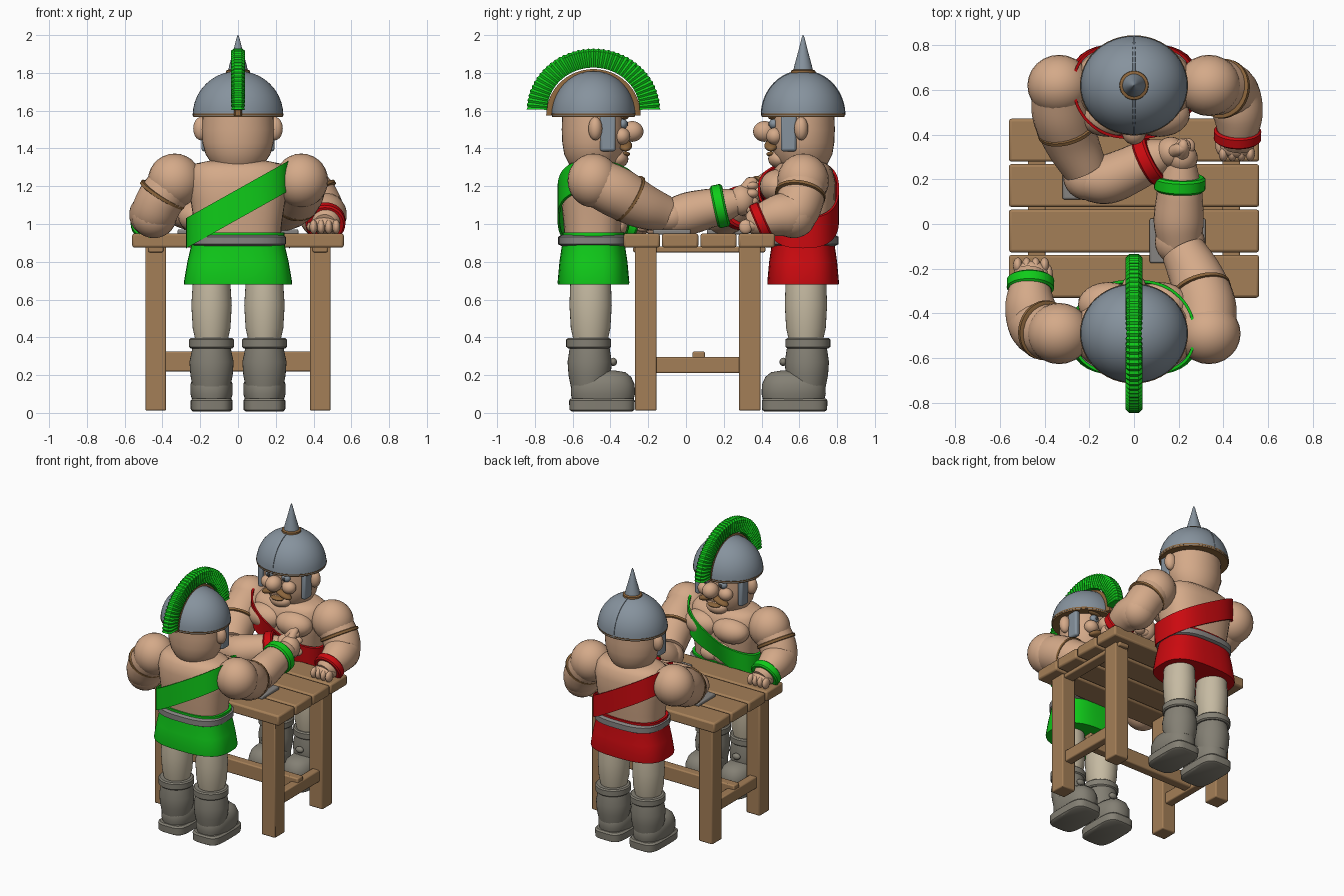
import bpy, bmesh, math
from mathutils import Vector, Matrix, Quaternion

if "Cube" in bpy.data.objects:
    bpy.data.objects.remove(bpy.data.objects["Cube"])

COLOURS = {
    "skin": (0.66, 0.40, 0.25), "wood": (0.37, 0.21, 0.095), "green": (0.005, 0.60, 0.01),
    "red": (0.60, 0.003, 0.005), "steel": (0.24, 0.29, 0.34), "belt_grey": (0.24, 0.23, 0.22),
    "boot_grey": (0.23, 0.215, 0.175), "cream": (0.56, 0.49, 0.36), "brown": (0.26, 0.13, 0.045),
    "dark": (0.05, 0.05, 0.05)}
MATS = {}
for key, c in COLOURS.items():
    MATS[key] = bpy.data.materials.new(key)
    MATS[key].diffuse_color = (*c, 1)

PLACE = Matrix()      # where the current figure stands
PREFIX = ""


def finish(bm, name, mat, bevel=0):
    bmesh.ops.recalc_face_normals(bm, faces=bm.faces)
    me = bpy.data.meshes.new(PREFIX + name)
    bm.to_mesh(me)
    bm.free()
    me.transform(PLACE)
    me.materials.append(MATS[mat])
    ob = bpy.data.objects.new(PREFIX + name, me)
    bpy.context.collection.objects.link(ob)
    if bevel:
        m = ob.modifiers.new("bevel", "BEVEL")
        m.width, m.segments = bevel, 2
    return ob


def skin_rings(bm, rings, cap=True, closed=False):
    rows = [[bm.verts.new(p) for p in r] for r in rings]
    n = len(rows[0])
    pairs = list(zip(rows, rows[1:])) + ([(rows[-1], rows[0])] if closed else [])
    for a, b in pairs:
        for i in range(n):
            bm.faces.new((a[i], a[(i + 1) % n], b[(i + 1) % n], b[i]))
    if cap and not closed:
        bm.faces.new(rows[0])
        bm.faces.new(rows[-1])


def oval(a, e):
    c, s = math.cos(a), math.sin(a)
    return math.copysign(abs(c) ** (2 / e), c), math.copysign(abs(s) ** (2 / e), s)


def loft(name, mat, secs, at=(0, 0), e=2, n=36):
    """Stack of oval sections (z, rx, ry)."""
    bm = bmesh.new()
    rings = []
    for z, rx, ry in secs:
        pts = [oval(math.tau * i / n, e) for i in range(n)]
        rings.append([(at[0] + rx * u, at[1] + ry * v, z) for u, v in pts])
    skin_rings(bm, rings)
    return finish(bm, name, mat)


def blob(name, mat, loc, size, rot=(0, 0, 0)):
    bm = bmesh.new()
    bmesh.ops.create_uvsphere(bm, u_segments=24, v_segments=14, radius=1)
    from_rot = Matrix.Rotation(rot[2], 4, 'Z') @ Matrix.Rotation(rot[1], 4, 'Y') @ Matrix.Rotation(rot[0], 4, 'X')
    bm.transform(Matrix.Translation(loc) @ from_rot @ Matrix.Diagonal((*size, 1)))
    return finish(bm, name, mat)


def box(name, mat, lo, hi, bevel=0.008):
    bm = bmesh.new()
    bmesh.ops.create_cube(bm, size=1)
    lo, hi = Vector(lo), Vector(hi)
    bm.transform(Matrix.Translation((lo + hi) / 2) @ Matrix.Diagonal((*(hi - lo), 1)))
    return finish(bm, name, mat, bevel)


def tube(name, mat, pts, smooth=True, n=24):
    """Round limb through (x, y, z, radius) points."""
    P = [Vector(p) for p in pts]
    path = P
    if smooth:
        path = []
        Q = [2 * P[0] - P[1]] + P + [2 * P[-1] - P[-2]]
        for i in range(1, len(Q) - 2):
            a, b, c, d = Q[i - 1:i + 3]
            for k in range(6):
                t = k / 6
                path.append(0.5 * (2 * b + (c - a) * t + (2 * a - 5 * b + 4 * c - d) * t * t
                                   + (3 * b - a - 3 * c + d) * t ** 3))
        path.append(P[-1])
    bm, rings, q, prev = bmesh.new(), [], Quaternion(), Vector((0, 0, 1))
    for i, p in enumerate(path):
        d = (path[min(i + 1, len(path) - 1)] - path[max(i - 1, 0)]).xyz.normalized()
        q = prev.rotation_difference(d) @ q
        prev = d
        rings.append([p.xyz + q @ Vector((p.w * math.cos(math.tau * k / n), p.w * math.sin(math.tau * k / n), 0))
                      for k in range(n)])
    skin_rings(bm, rings)
    return finish(bm, name, mat)


def band(name, mat, centre, axis, r, half):
    c, a = Vector(centre), Vector(axis).normalized()
    stops = [(-1, r - 0.01), (-0.7, r), (0.7, r), (1, r - 0.01)]
    return tube(name, mat, [(*(c + a * half * t), s) for t, s in stops], smooth=False, n=32)


def arch(name, mat, inner, outer, half, a0=0, n=48, ribs=0, zc=1.6, squash=0.93):
    """Half ring standing in the side plane, over the head."""
    bm, rings = bmesh.new(), []
    for i in range(n + 1):
        a = a0 + (math.pi - 2 * a0) * i / n
        c, s = math.cos(a), math.sin(a) * squash
        h = half - ribs * (i % 2)
        o = outer - ribs * (i % 2)
        rings.append([(x, r * c, zc + r * s) for x, r in
                      ((-h * .8, inner), (-h, inner + .02), (-h, o - .015), (-h * .6, o),
                       (h * .6, o), (h, o - .015), (h, inner + .02), (h * .8, inner))])
    skin_rings(bm, rings)
    return finish(bm, name, mat)


def sash(colour):
    bm, n = bmesh.new(), 64
    rings = []
    for i in range(n):
        u, v = oval(math.tau * i / n, 2.6)
        ring = []
        for dz, off in ((-.08, 0), (-.08, .012), (.08, .012), (.08, 0)):
            x = (0.262 + off) * u
            z = 1.105 + 0.56 * x + dz
            chest = 0.05 * max(0, min(1, (z - 1.0) / 0.12)) * (1 - abs(u) ** 3)
            y = (0.178 + off + (chest if v > 0 else 0)) * v
            ring.append((x, y, z))
        rings.append(ring)
    skin_rings(bm, rings, closed=True)
    finish(bm, "sash", colour)


def figure(colour, wrist_arm):
    # legs and boots
    for s, side in ((-1, "left"), (1, "right")):
        x = 0.14 * s
        loft(side + "_trouser", "cream", [(.36, .08, .085), (.45, .1, .105), (.57, .107, .112), (.68, .1, .108),
                                          (.76, .09, .1)], (x, -.015))
        loft(side + "_boot_shaft", "boot_grey", [(.14, .1, .1), (.2, .112, .112), (.27, .117, .117),
                                                 (.35, .1, .105)], (x, -.02))
        loft(side + "_boot_cuff", "boot_grey", [(.342, .11, .11), (.35, .119, .119), (.388, .119, .119),
                                                (.396, .11, .11)], (x, -.025))
        loft(side + "_boot_foot", "boot_grey", [(.06, .1, .16), (.1, .112, .17), (.15, .112, .168),
                                                (.19, .098, .15), (.215, .07, .12), (.225, .03, .06)], (x, .05), 2.4)
        loft(side + "_boot_sole", "boot_grey", [(.008, .1, .16), (.016, .11, .172), (.065, .112, .174),
                                                (.077, .1, .165)], (x, .045), 4)
        blob(side + "_boot_buckle", "boot_grey", (x, .105, .27), (.03, .02, .022))
    # skirt, belt, trunk
    loft("skirt", colour, [(.68, .285, .188), (.69, .287, .19), (.8, .268, .18), (.9, .245, .165),
                           (.955, .245, .165)], e=2.8)
    loft("belt", "belt_grey", [(.884, .24, .17), (.893, .253, .187), (.932, .253, .187), (.941, .24, .17)], e=2.8)
    loft("torso", "skin", [(.9, .225, .15), (1.0, .232, .158), (1.12, .25, .17), (1.22, .262, .172),
                           (1.29, .25, .155), (1.32, .225, .125), (1.335, .15, .09)], e=2.6)
    for s in (-1, 1):
        blob("chest_muscle", "skin", (.115 * s, .13, 1.2), (.135, .1, .09))
        for z in (.99, 1.07):
            blob("belly_muscle", "skin", (.055 * s, .14, z), (.07, .04, .05))
    sash(colour)
    # head and face
    loft("head", "skin", [(1.28, .11, .1), (1.32, .14, .13), (1.37, .172, .155), (1.43, .188, .165),
                          (1.5, .192, .168), (1.6, .185, .165)])
    blob("nose", "skin", (0, .205, 1.49), (.055, .06, .055))
    blob("chin", "skin", (0, .125, 1.345), (.08, .06, .05))
    blob("mouth", "brown", (0, .165, 1.37), (.05, .03, .014))
    for s in (-1, 1):
        blob("ear", "skin", (.195 * s, .01, 1.505), (.042, .037, .062))
        blob("cheek", "skin", (.085 * s, .15, 1.465), (.05, .045, .045))
        blob("moustache", "brown", (.055 * s, .17, 1.415), (.065, .035, .022), (0, .35 * s, 0))
        blob("eye", "steel", (.065 * s, .155, 1.53), (.032, .025, .028))
        blob("pupil", "dark", (.063 * s, .177, 1.53), (.012, .006, .013))
        blob("brow", "brown", (.07 * s, .165, 1.565), (.05, .02, .012))
        box("cheek_guard", "steel", (.175 * s - .018, .035, 1.385), (.175 * s + .018, .118, 1.58), .012)
    # helmet
    loft("helmet_rim", "brown", [(1.566, .236, .218), (1.585, .242, .224)], n=48)
    dome = [(1.575 + .235 * math.sin(math.pi / 2 * k / 10), .238 * math.cos(math.pi / 2 * k / 10) + .002,
             .22 * math.cos(math.pi / 2 * k / 10) + .002) for k in range(11)]
    loft("helmet", "steel", dome, n=48)
    if colour == "green":
        arch("crest", "green", .245, .355, .037, .02, n=80, ribs=.006)
        arch("crest_mount", "brown", .205, .25, .02, zc=1.575, squash=.98)
    else:
        arch("helmet_ridge", "steel", .19, .224, .008, zc=1.577, squash=1.06)
        loft("spike_collar", "brown", [(1.79, .066, .066), (1.812, .064, .064), (1.818, .05, .05)])
        loft("spike", "steel", [(1.8, .055, .055), (1.84, .046, .046), (1.92, .024, .024), (1.985, .008, .008),
                                (2.0, .002, .002)])
    # shoulders
    for s in (-1, 1):
        blob("shoulder", "skin", (.335 * s, 0, 1.23), (.142, .137, .143))
    # resting arm with its fist on the table
    tube("resting_arm", "skin", [(-.34, 0, 1.22, .125), (-.41, .015, 1.13, .125), (-.445, .05, 1.06, .122),
                                 (-.465, .13, 1.045, .112), (-.465, .23, 1.015, .085), (-.46, .28, .995, .06)])
    blob("resting_elbow", "skin", (-.445, .05, 1.045), (.122, .12, .12))
    band("resting_arm_strap", "brown", (-.4, .015, 1.155), (-.52, .15, -.84), .134, .012)
    band("resting_wristband", colour, (-.463, .222, 1.01), (.02, .87, -.38), .106, .028)
    blob("resting_palm", "skin", (-.46, .265, .995), (.078, .06, .045))
    for k in range(4):
        blob("resting_finger", "skin", (-.52 + .04 * k, .305, .985), (.021, .035, .038))
    blob("resting_thumb", "skin", (-.385, .26, .985), (.022, .05, .025))
    # wrestling arm, elbow on the table
    tube("wrestling_arm", "skin", [(.33, .02, 1.22, .13), (.32, .13, 1.165, .135), (.28, .25, 1.1, .122),
                                   (.22, .37, 1.055, .1)])
    blob("wrestling_elbow", "skin", (.205, .41, 1.04), (.112, .105, .09))
    wrist = [Vector(p[:3]) for p in wrist_arm]
    tube("wrestling_forearm", "skin", wrist_arm)
    band("wrestling_arm_strap", "brown", (.3, .19, 1.135), (-.25, .8, -.5), .136, .011)
    way = (wrist[-1] - wrist[-2]).normalized()
    band("wrestling_wristband", colour, wrist[-2], wrist[-2] - wrist[-3], .115, .032)
    hand = wrist[-1]
    blob("wrestling_palm", "skin", hand, (.07, .07, .08))
    for k in range(4):
        blob("wrestling_finger", "skin", hand + way * .055 + Vector((.02 * (k % 2), 0, .065 - .042 * k)),
             (.034, .036, .025))
    tube("wrestling_thumb", "skin", [(*(hand + Vector((0, 0, .04))), .03),
                                     (*(hand + way * .05 + Vector((0, 0, .085))), .026),
                                     (*(hand + way * .08 + Vector((0, 0, .07))), .015)])


# table
for k in range(4):
    y = -.33 + .203 * k
    box("table_plank", "wood", (-.56, y, .875), (.56, y + .192, .95), .012)
for s in (-1, 1):
    for y in (-.27, .28):
        box("table_leg", "wood", (.435 * s - .055, y, .012), (.435 * s + .055, y + .115, .88))
    box("table_side_rail", "wood", (.435 * s - .03, -.17, .21), (.435 * s + .03, .29, .295))
    box("table_batten", "wood", (.435 * s - .04, -.28, .85), (.435 * s + .04, .42, .88))
box("table_stretcher", "wood", (-.46, .035, .22), (.46, .1, .325))
for x, y in ((.195, -.075), (-.195, .21)):
    box("elbow_pad", "belt_grey", (x - .125, y - .1, .945), (x + .125, y + .1, .972))

# the two rivals face each other across the table
PREFIX, PLACE = "green_warrior_", Matrix.Translation((0, -.49, 0))
figure("green", [(.205, .4, 1.03, .098), (.2, .5, 1.055, .112), (.203, .6, 1.08, .105), (.205, .67, 1.095, .095),
                 (.215, .785, 1.125, .06)])
PREFIX, PLACE = "red_warrior_", Matrix.Translation((0, .62, 0)) @ Matrix.Rotation(math.pi, 4, 'Z')
figure("red", [(.205, .42, 1.03, .098), (.12, .42, 1.045, .11), (.02, .38, 1.065, .105), (-.07, .335, 1.085, .095),
               (-.165, .3, 1.12, .06)])

# soft shading with crisp edges
for ob in bpy.context.scene.objects:
    ob.select_set(True)
    bpy.context.view_layer.objects.active = ob
bpy.ops.object.shade_smooth_by_angle(angle=math.radians(38))

for m in bpy.data.materials:
    if m.users and not m.is_grease_pencil:
        m.use_nodes = True
        m.node_tree.nodes["Principled BSDF"].inputs["Base Color"].default_value = m.diffuse_color
